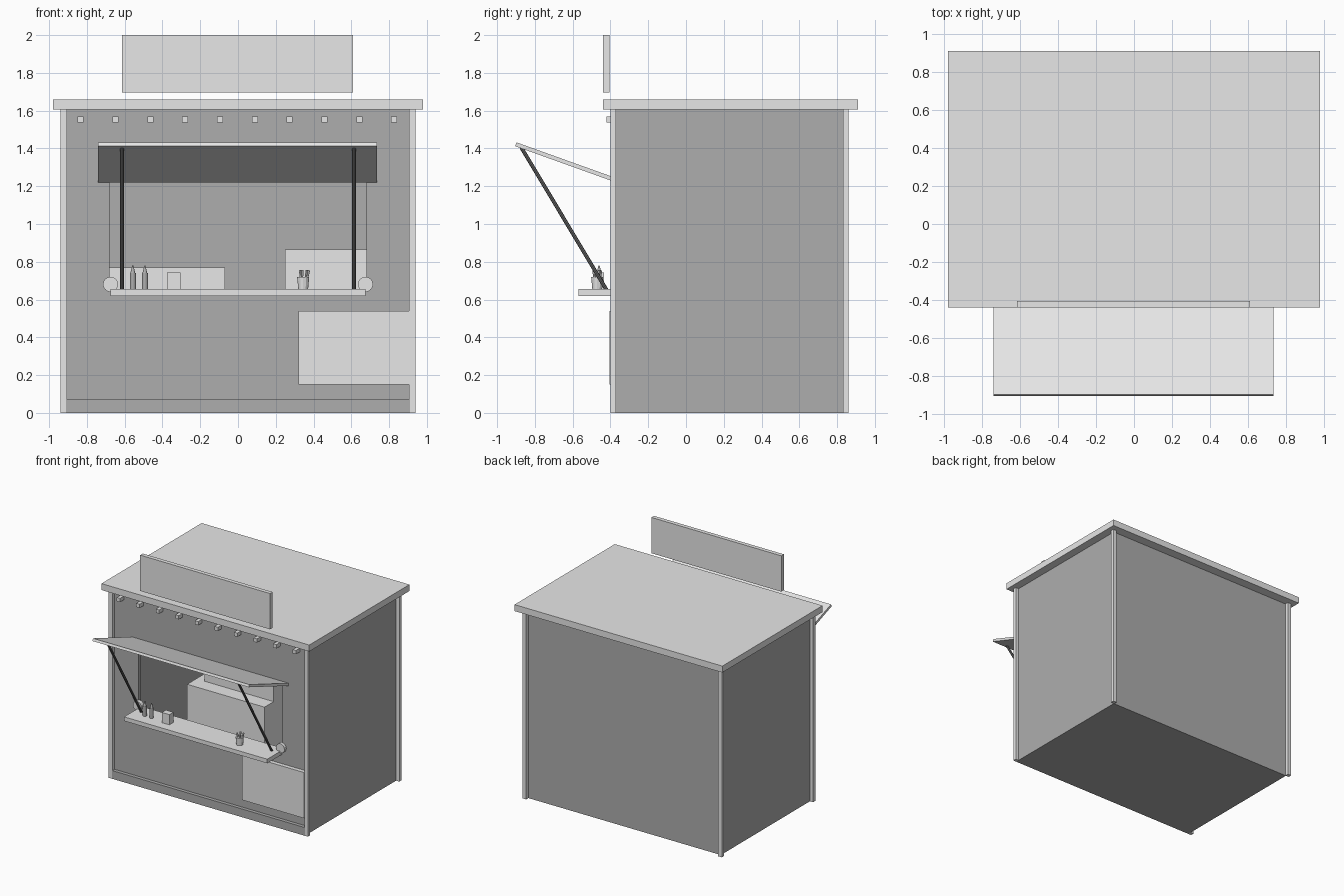
import bpy
import bmesh
import math
from mathutils import Vector

if "Cube" in bpy.data.objects:
    bpy.data.objects.remove(bpy.data.objects["Cube"], do_unlink=True)


def material(name, value):
    m = bpy.data.materials.new(name)
    m.use_nodes = True
    col = (value, value, value, 1)
    m.diffuse_color = col
    m.node_tree.nodes["Principled BSDF"].inputs["Base Color"].default_value = col
    return m


LIGHT = material("light grey", 0.8)
WALL = material("wall grey", 0.42)
DARK = material("dark metal", 0.16)


def finish(name, bm, mat):
    bmesh.ops.recalc_face_normals(bm, faces=bm.faces)
    mesh = bpy.data.meshes.new(name)
    bm.to_mesh(mesh)
    bm.free()
    mesh.materials.append(mat)
    ob = bpy.data.objects.new(name, mesh)
    bpy.context.collection.objects.link(ob)
    return ob


def box(name, x, y, z, mat):
    """Box from (low, high) ranges on each axis."""
    bm = bmesh.new()
    bmesh.ops.create_cube(bm, size=1)
    for v in bm.verts:
        v.co = [r[0] if c < 0 else r[1] for c, r in zip(v.co, (x, y, z))]
    return finish(name, bm, mat)


def rod(name, start, end, r1, r2, mat, sides=8):
    """Cylinder or cone between two points."""
    a, b = Vector(start), Vector(end)
    bm = bmesh.new()
    bmesh.ops.create_cone(bm, cap_ends=True, segments=sides, radius1=r1,
                          radius2=r2, depth=(b - a).length)
    turn = (b - a).to_track_quat("Z", "Y")
    for v in bm.verts:
        v.co = turn @ v.co + (a + b) / 2
    return finish(name, bm, mat)


def extrude(name, faces, offset, mat):
    """Push flat polygons along an offset to make a solid."""
    bm = bmesh.new()
    for pts in faces:
        bm.faces.new([bm.verts.new(p) for p in pts])
    bmesh.ops.remove_doubles(bm, verts=bm.verts, dist=0.0001)
    new = bmesh.ops.extrude_face_region(bm, geom=bm.faces[:], use_keep_orig=True)
    for g in new["geom"]:
        if isinstance(g, bmesh.types.BMVert):
            g.co += Vector(offset)
    return finish(name, bm, mat)


# Shell: floor, walls, corner posts, roof
box("floor", (-0.91, 0.91), (-0.40, 0.83), (0, 0.07), WALL)
box("back_wall", (-0.91, 0.91), (0.80, 0.83), (0, 1.605), WALL)
for side, s in (("left", 1), ("right", -1)):
    box(side + "_wall", sorted((s * 0.88, s * 0.91)), (-0.37, 0.83), (0, 1.605), WALL)
    for end, y in (("front", (-0.40, -0.37)), ("back", (0.83, 0.86))):
        box(f"{side}_{end}_post", sorted((s * 0.905, s * 0.94)), y, (0, 1.605), LIGHT)
box("roof", (-0.98, 0.98), (-0.44, 0.91), (1.605, 1.66), LIGHT)


# Front wall with serving window
def ring(x, low, high):
    return [(-x, -0.37, low), (x, -0.37, low), (x, -0.37, high), (-x, -0.37, high)]


outer, inner = ring(0.91, 0.07, 1.605), ring(0.68, 0.64, 1.24)
frame = [(outer[i - 1], outer[i], inner[i], inner[i - 1]) for i in range(4)]
extrude("front_wall", frame, (0, 0.035, 0), WALL)

# Front fittings: sign board, menu panel, lamps, counter
box("sign_board", (-0.615, 0.61), (-0.44, -0.405), (1.695, 2.0), LIGHT)
box("menu_panel", (0.32, 0.905), (-0.405, -0.37), (0.15, 0.54), LIGHT)
for i in range(10):
    x = -0.833 + i * 0.1844
    box(f"lamp_{i + 1}", (x - 0.016, x + 0.016), (-0.422, -0.37), (1.538, 1.57), LIGHT)
box("counter", (-0.675, 0.675), (-0.57, -0.335), (0.62, 0.655), LIGHT)

# Awning and its props
awning = [(-0.74, -0.905, 1.412), (-0.74, -0.897, 1.432),
          (-0.74, -0.37, 1.243), (-0.74, -0.37, 1.22)]
extrude("awning", [awning], (1.475, 0, 0), LIGHT)
for side, s in (("left", 1), ("right", -1)):
    rod(side + "_prop", (s * 0.614, -0.872, 1.405), (s * 0.614, -0.42, 0.65),
        0.01, 0.01, DARK)
    rod(side + "_counter_end", (s * 0.675, -0.395, 0.68), (s * 0.675, -0.36, 0.68),
        0.04, 0.04, LIGHT, 16)

# Back counter, machine and cabinet inside
box("back_counter", (-0.80, -0.07), (0.457, 0.80), (0.07, 0.507), LIGHT)
box("counter_machine", (-0.72, -0.07), (0.58, 0.79), (0.507, 0.77), LIGHT)
box("cabinet", (0.25, 0.84), (0.42, 0.80), (0.07, 0.865), LIGHT)

# Items on the counter
for i, x in enumerate((-0.557, -0.493)):
    rod(f"bottle_{i + 1}", (x, -0.46, 0.655), (x, -0.46, 0.74), 0.016, 0.016, WALL, 12)
    rod(f"bottle_{i + 1}_nozzle", (x, -0.46, 0.74), (x, -0.46, 0.78), 0.013, 0.003, WALL, 12)
box("napkin_box", (-0.375, -0.305), (-0.49, -0.435), (0.655, 0.742), LIGHT)
rod("cup", (0.345, -0.47, 0.655), (0.345, -0.47, 0.72), 0.026, 0.032, LIGHT, 12)
for i in range(4):
    turn = i * math.pi / 2 + 0.5
    dx, dy = math.cos(turn), math.sin(turn)
    rod(f"cutlery_{i + 1}", (0.345 + dx * 0.01, -0.47 + dy * 0.01, 0.66),
        (0.352 + dx * 0.026, -0.47 + dy * 0.022, 0.755), 0.005, 0.007, LIGHT, 6)
